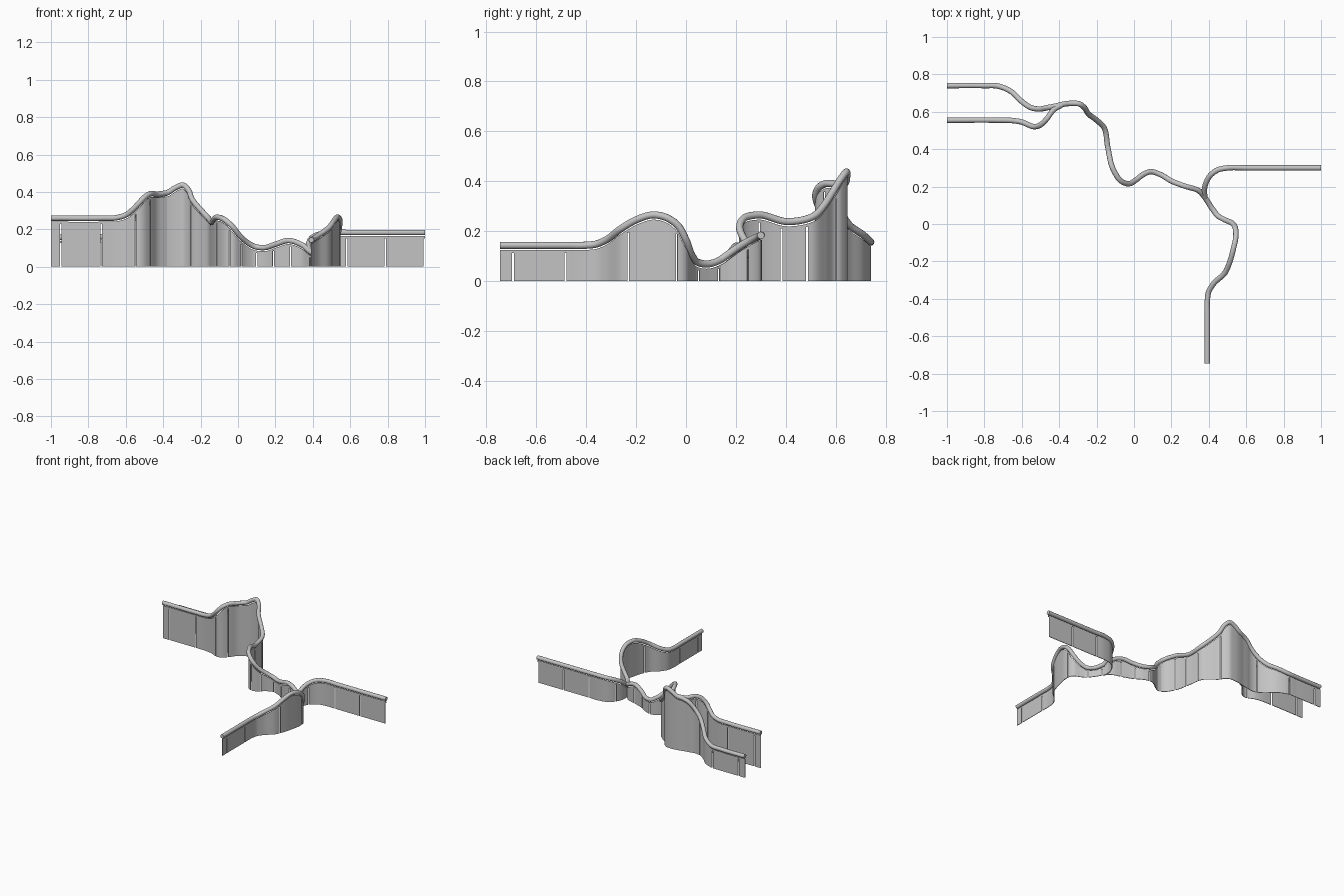
import bpy, bmesh, math
from mathutils import Vector

if "Cube" in bpy.data.objects:
    bpy.data.objects.remove(bpy.data.objects["Cube"])

RAIL_R = 0.0145    # handrail radius
WALL_T = 0.004     # panel thickness
STEP = 0.008       # path sampling, also the slit width

grey = bpy.data.materials.new("mid grey")
grey.diffuse_color = (0.55, 0.55, 0.55, 1)
grey.use_nodes = True
grey.node_tree.nodes["Principled BSDF"].inputs["Base Color"].default_value = grey.diffuse_color

# Rail centre lines (x, y, z)
main_path = [
    (-0.42, 0.63, 0.385), (-0.38, 0.64, 0.395), (-0.33, 0.645, 0.425),
    (-0.295, 0.643, 0.437), (-0.268, 0.625, 0.415), (-0.245, 0.59, 0.36),
    (-0.2, 0.555, 0.305), (-0.16, 0.515, 0.262), (-0.14, 0.41, 0.238),
    (-0.11, 0.29, 0.265), (-0.07, 0.23, 0.25), (-0.03, 0.215, 0.215),
    (0.01, 0.235, 0.165), (0.05, 0.265, 0.13), (0.09, 0.28, 0.108),
    (0.14, 0.265, 0.102), (0.2, 0.23, 0.12), (0.27, 0.203, 0.14),
    (0.35, 0.175, 0.112), (0.38, 0.14, 0.086), (0.42, 0.08, 0.068),
    (0.45, 0.042, 0.078), (0.48, 0.025, 0.1), (0.53, 0.0, 0.165),
    (0.544, -0.035, 0.225), (0.543, -0.08, 0.255), (0.532, -0.13, 0.265),
    (0.513, -0.2, 0.245), (0.487, -0.26, 0.21), (0.425, -0.32, 0.165),
    (0.4, -0.36, 0.148), (0.392, -0.41, 0.143), (0.392, -0.48, 0.143),
    (0.392, -0.745, 0.143)]
back_left_path = [
    (-1, 0.74, 0.157), (-0.8, 0.74, 0.157), (-0.73, 0.738, 0.16),
    (-0.66, 0.71, 0.185), (-0.6, 0.655, 0.225), (-0.55, 0.622, 0.28),
    (-0.5, 0.615, 0.33), (-0.46, 0.623, 0.368), (-0.42, 0.63, 0.385),
    (-0.38, 0.64, 0.395)]
front_left_path = [
    (-1, 0.555, 0.26), (-0.72, 0.555, 0.26), (-0.65, 0.553, 0.262),
    (-0.6, 0.545, 0.277), (-0.56, 0.528, 0.308), (-0.53, 0.52, 0.34),
    (-0.5, 0.53, 0.372), (-0.47, 0.558, 0.39), (-0.43, 0.61, 0.388),
    (-0.38, 0.64, 0.395)]
right_path = [
    (1, 0.3, 0.183), (0.6, 0.3, 0.183), (0.5, 0.3, 0.183),
    (0.45, 0.29, 0.178), (0.41, 0.262, 0.165), (0.385, 0.22, 0.142),
    (0.376, 0.18, 0.115), (0.38, 0.14, 0.086)]

# Slit positions (x, y) along each wall
main_slits = [(-0.4, 0.635), (-0.255, 0.6), (-0.155, 0.485), (-0.137, 0.38),
              (-0.11, 0.29), (-0.045, 0.217), (0.02, 0.24), (0.1, 0.28),
              (0.19, 0.235), (0.28, 0.2), (0.385, 0.13), (0.445, 0.05),
              (0.543, -0.04), (0.5, -0.23), (0.392, -0.485), (0.392, -0.69)]
back_left_slits = [(-0.945, 0.74), (-0.735, 0.74), (-0.545, 0.62)]
front_left_slits = [(-0.945, 0.555), (-0.735, 0.555), (-0.545, 0.522),
                    (-0.475, 0.555)]
right_slits = [(0.995, 0.3), (0.785, 0.3), (0.58, 0.3), (0.4, 0.25)]


def smooth_path(points):
    """Chord-length Hermite curve through the points, sampled evenly."""
    p = [Vector(q) for q in points]
    n = len(p)
    d = [(p[i + 1] - p[i]).length for i in range(n - 1)]
    slope = [(p[i + 1] - p[i]) / d[i] for i in range(n - 1)]
    tan = [slope[0]]
    for i in range(1, n - 1):
        tan.append((slope[i - 1] * d[i] + slope[i] * d[i - 1]) / (d[i - 1] + d[i]))
    tan.append(slope[-1])
    out = []
    for i in range(n - 1):
        k = max(1, round(d[i] / STEP))
        for j in range(k):
            t = j / k
            out.append(p[i] * (2*t**3 - 3*t**2 + 1) + p[i + 1] * (3*t**2 - 2*t**3)
                       + tan[i] * d[i] * (t**3 - 2*t**2 + t)
                       + tan[i + 1] * d[i] * (t**3 - t**2))
    return out + [p[-1]]


def finish(ob):
    bpy.ops.object.select_all(action='DESELECT')
    ob.select_set(True)
    bpy.context.view_layer.objects.active = ob
    bpy.ops.object.convert(target='MESH')
    ob = bpy.context.object
    bpy.ops.object.shade_smooth_by_angle(angle=math.radians(40))
    ob.data.materials.clear()
    ob.data.materials.append(grey)


def make_rail(name, pts):
    cu = bpy.data.curves.new(name, 'CURVE')
    cu.dimensions = '3D'
    cu.bevel_depth = RAIL_R
    cu.bevel_resolution = 4
    cu.use_fill_caps = True
    sp = cu.splines.new('POLY')
    sp.points.add(len(pts) - 1)
    for q, v in zip(sp.points, pts):
        q.co = (*v, 1)
    ob = bpy.data.objects.new(name, cu)
    bpy.context.collection.objects.link(ob)
    finish(ob)


def make_wall(name, pts, slits):
    cut = set()
    for s in slits:
        mids = [((a + b) / 2).xy for a, b in zip(pts, pts[1:])]
        cut.add(min(range(len(mids)), key=lambda i: (mids[i] - Vector(s)).length))
    bm = bmesh.new()
    cols = []
    for i, v in enumerate(pts):
        run = pts[min(i + 1, len(pts) - 1)] - pts[max(i - 1, 0)]
        top = v.z - 0.019 * run.length / max(run.xy.length, 1e-4)
        cols.append([bm.verts.new((v.x, v.y, z)) for z in (0, top - 0.012, top)])
    for i, (a, b) in enumerate(zip(cols, cols[1:])):
        if i not in cut:                       # panel
            bm.faces.new((a[0], b[0], b[1], a[1]))
        bm.faces.new((a[1], b[1], b[2], a[2]))   # strip above the slits
    me = bpy.data.meshes.new(name)
    bm.to_mesh(me)
    bm.free()
    ob = bpy.data.objects.new(name, me)
    bpy.context.collection.objects.link(ob)
    sol = ob.modifiers.new("thickness", 'SOLIDIFY')
    sol.thickness = WALL_T
    sol.offset = 0
    finish(ob)


# Each branch: a handrail with a slitted wall beneath it
for name, path, slits in (("main", main_path, main_slits),
                          ("back_left", back_left_path, back_left_slits),
                          ("front_left", front_left_path, front_left_slits),
                          ("right", right_path, right_slits)):
    pts = smooth_path(path)
    make_rail(name + "_rail", pts)
    make_wall(name + "_wall", pts, slits)
